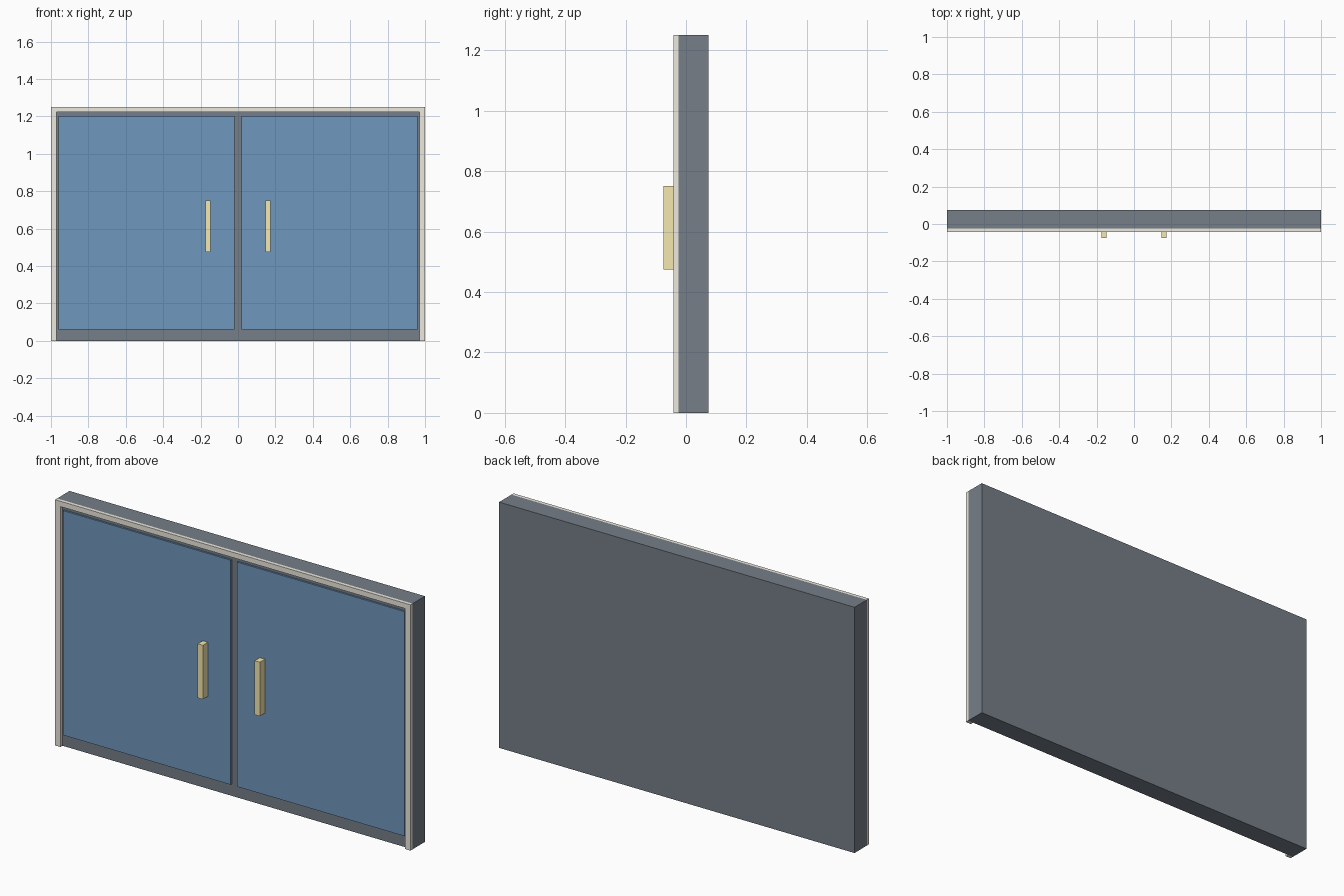
import bpy, bmesh

if "Cube" in bpy.data.objects:
    bpy.data.objects.remove(bpy.data.objects["Cube"])


def material(name, color):
    m = bpy.data.materials.new(name)
    m.diffuse_color = (*color, 1)
    m.use_nodes = True
    m.node_tree.nodes["Principled BSDF"].inputs["Base Color"].default_value = m.diffuse_color
    return m


def box(name, x, y, z, mat):
    """Box from (min, max) ranges on each axis."""
    bm = bmesh.new()
    bmesh.ops.create_cube(bm, size=1)
    for v in bm.verts:
        v.co = [(r[0] + r[1]) / 2 + c * (r[1] - r[0]) for c, r in zip(v.co, (x, y, z))]
    mesh = bpy.data.meshes.new(name)
    bm.to_mesh(mesh)
    bm.free()
    obj = bpy.data.objects.new(name, mesh)
    bpy.context.collection.objects.link(obj)
    mesh.materials.append(mat)
    return obj


slate = material("panel_slate", (0.18, 0.21, 0.245))
blue = material("door_blue", (0.16, 0.31, 0.51))
cream = material("trim_cream", (0.85, 0.82, 0.74))
brass = material("handle_brass", (0.92, 0.81, 0.43))

BODY_FRONT, BACK = -0.025, 0.074
DOOR_FRONT, TRIM_FRONT, HANDLE_FRONT = -0.034, -0.042, -0.074
HEIGHT, TRIM = 1.25, 0.03

# Backing slab
box("backing_panel", (-1, 1), (BODY_FRONT, BACK), (0, HEIGHT), slate)

# Top trim spans the full width, side trims butt against it
box("top_trim", (-1, 1), (TRIM_FRONT, BODY_FRONT), (HEIGHT - 0.027, HEIGHT), cream)

# Side trims, doors and handles, one set per side
for side, s in (("left", -1), ("right", 1)):
    def span(a, b):
        return tuple(sorted((s * a, s * b)))

    box(side + "_trim", span(1 - TRIM, 1), (TRIM_FRONT, BODY_FRONT), (0, HEIGHT - 0.027), cream)
    box(side + "_door", span(0.0175, 0.961), (DOOR_FRONT, BODY_FRONT), (0.06, 1.202), blue)
    box(side + "_handle", span(0.146, 0.175), (HANDLE_FRONT, DOOR_FRONT), (0.475, 0.75), brass)
